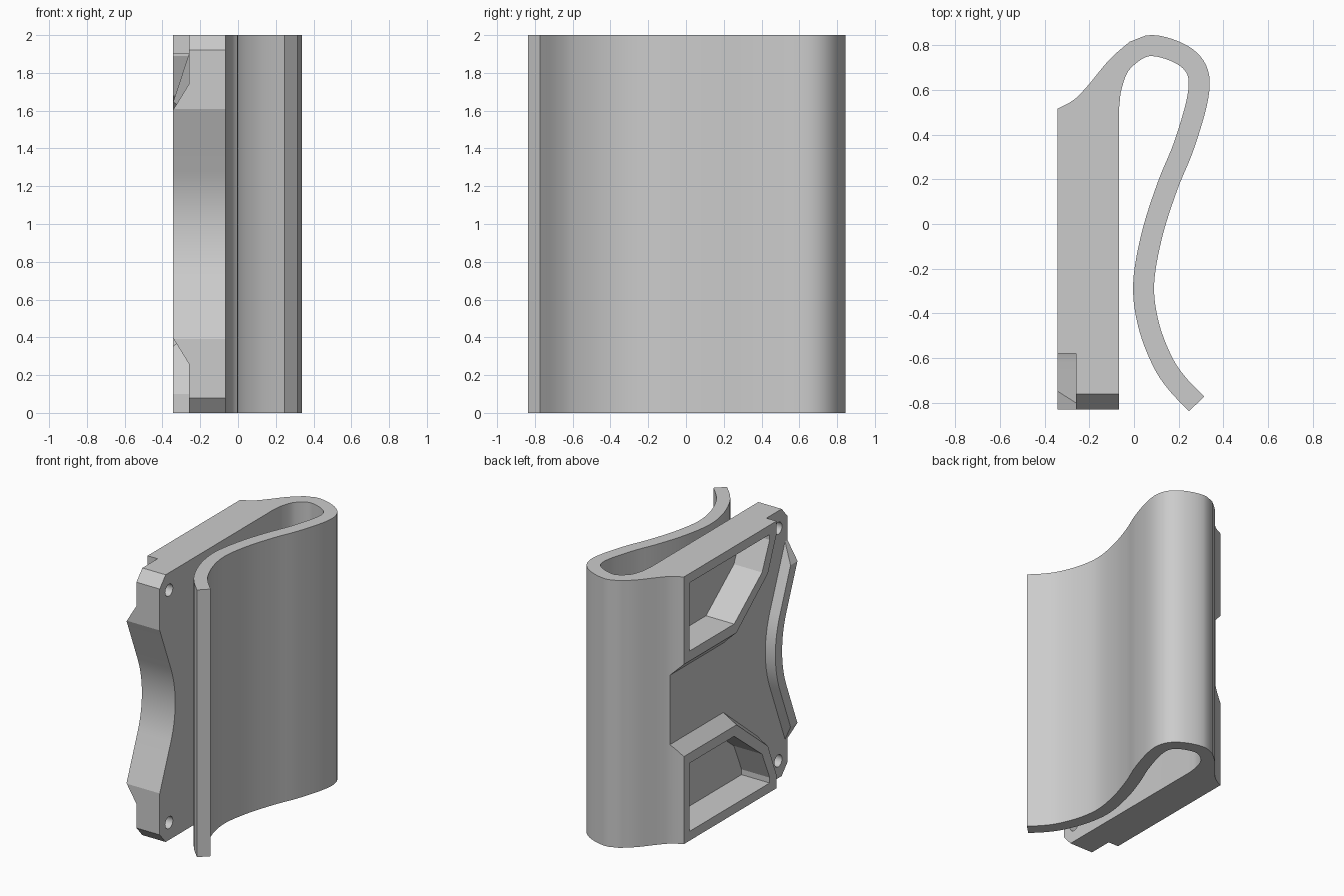
import bpy, bmesh, math
from mathutils import Vector

cube = bpy.data.objects.get("Cube")
if cube:
    bpy.data.objects.remove(cube)

grey = bpy.data.materials.new("plain grey")
grey.use_nodes = True
colour = (0.6, 0.6, 0.6, 1)
grey.diffuse_color = colour
grey.node_tree.nodes["Principled BSDF"].inputs["Base Color"].default_value = colour


def loft(name, start, end):
    """Solid between two matching rings of 3D points."""
    bm = bmesh.new()
    a = [bm.verts.new(p) for p in start]
    b = [bm.verts.new(p) for p in end]
    bm.faces.new(a)
    bm.faces.new(b)
    for i in range(len(a)):
        j = (i + 1) % len(a)
        bm.faces.new((a[i], a[j], b[j], b[i]))
    bmesh.ops.recalc_face_normals(bm, faces=bm.faces)
    mesh = bpy.data.meshes.new(name)
    bm.to_mesh(mesh)
    bm.free()
    mesh.materials.append(grey)
    obj = bpy.data.objects.new(name, mesh)
    bpy.context.collection.objects.link(obj)
    return obj


def along_x(points, x):
    return [(x, y, z) for y, z in points]


def mirrored(points):
    """Same outline flipped about mid height."""
    return [(a, 2 - z) for a, z in points]


def spline(points, steps):
    """Smooth curve through the points."""
    pts = [Vector(p) for p in points]
    pts = [2 * pts[0] - pts[1]] + pts + [2 * pts[-1] - pts[-2]]
    out = []
    for p, q, r, s in zip(pts, pts[1:], pts[2:], pts[3:]):
        for k in range(steps):
            t = k / steps
            out.append(0.5 * (2 * q + (r - p) * t + (2 * p - 5 * q + 4 * r - s) * t**2
                              + (3 * q - p - 3 * r + s) * t**3))
    return out + [pts[-2]]


def cut(target, cutter):
    cutter.hide_render = True
    mod = target.modifiers.new("cut", "BOOLEAN")
    mod.operation = "DIFFERENCE"
    mod.solver = "EXACT"
    mod.object = cutter
    bpy.context.view_layer.objects.active = target
    bpy.ops.object.modifier_apply(modifier=mod.name)
    bpy.data.objects.remove(cutter)


# Clip: constant thickness strip around a centre line
steps = 6
centre = spline([(-.114, .52), (-.1, .62), (-.053, .725), (.06, .797), (.2, .765), (.28, .69),
                 (.286, .57), (.225, .355), (.15, .17), (.08, -.05), (.043, -.27), (.065, -.45),
                 (.125, -.61), (.19, -.71), (.28, -.805)], steps)
inner, outer = [], []
for i, p in enumerate(centre):
    d = (centre[min(i + 1, len(centre) - 1)] - centre[max(i - 1, 0)]).normalized()
    side = Vector((-d.y, d.x)) * .047
    outer.append(p + side)
    inner.append(p - side)
shoulder = spline([(-.343, .515), (-.27, .555), (-.21, .615), (-.11, .735), (-.02, .815)], steps)
profile = shoulder + outer[3 * steps:] + inner[::-1] + [Vector((-.067, -.87)), Vector((-.343, -.87))]
body = loft("clip_body", [(p.x, p.y, 0) for p in profile], [(p.x, p.y, 2) for p in profile])

# Front end: chamfered corners and a hollow curve
lower = [(-1, -.1), (-.6725, -.1), (-.83, .08), (-.83, .39)]
arc = []
for i in range(17):
    z = .72 + .56 * i / 16
    arc.append((-1.407 + math.sqrt(.76**2 - (z - 1)**2), z))
front = lower + arc + mirrored(lower)[::-1]
cut(body, loft("front_cutter", along_x(front, -.5), along_x(front, -.02)))

# Drafted recess between the two frames and the curved flange
floor = -.26
front_corner = [(-.58, 1.9), (-.58, 1.95), (-.8, 1.95)]
frame_edge = [(.95, 1.35), (-.11, 1.35), (-.48, 1.65)] + front_corner
floor_edge = [(.95, 1.26), (-.07, 1.26), (-.47, 1.59)] + front_corner
flange = [(-.8, 1.74), (-.62, 1.28)] + [(y + .08, z) for y, z in arc[-2:0:-1]]
flange += mirrored(flange[:2])[::-1]


def recess_ring(edge):
    return edge + flange + mirrored(edge)[::-1]


cut(body, loft("recess_cutter", along_x(recess_ring(frame_edge), -.348),
               along_x(recess_ring(floor_edge), floor)))

# Pockets, corner notches and screw holes, top and bottom
pocket = [(.45, 1.93), (-.5, 1.93), (-.5, 1.89), (-.41, 1.68), (-.08, 1.42), (.45, 1.42)]
notch = [(-.4, 1.5125), (floor, 1.74), (floor, 2.1), (-.4, 2.1)]
hole = [(-.72 + .045 * math.cos(i * math.tau / 24), 1.87 + .045 * math.sin(i * math.tau / 24))
        for i in range(24)]
for flip in (False, True):
    pick = mirrored if flip else list
    cut(body, loft("pocket_cutter", along_x(pick(pocket), -.4), along_x(pick(pocket), -.11)))
    ends = [[(x, y, z) for x, z in pick(notch)] for y in (-.95, -.58)]
    cut(body, loft("notch_cutter", *ends))
    cut(body, loft("hole_cutter", along_x(pick(hole), -.4), along_x(pick(hole), -.03)))

# Smooth curves, sharp corners
bpy.ops.object.select_all(action="DESELECT")
body.select_set(True)
bpy.context.view_layer.objects.active = body
bpy.ops.object.shade_smooth_by_angle(angle=math.radians(20))
